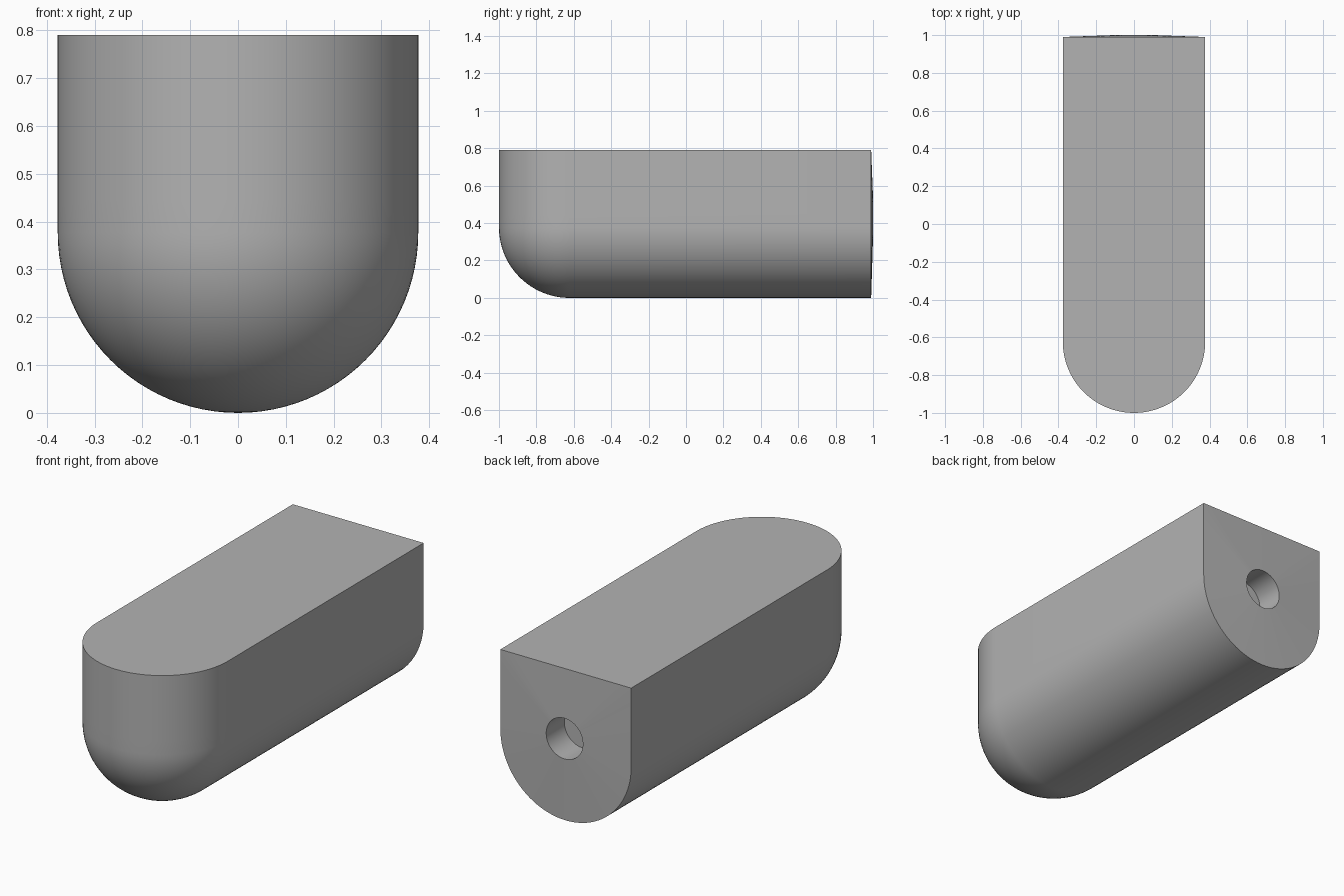
import bpy, bmesh, math
from mathutils import Vector

cube = bpy.data.objects.get("Cube")
if cube:
    bpy.data.objects.remove(cube, do_unlink=True)

R, TOP = 0.377, 0.79           # half width, height
NOSE_Y, BACK_Y = -0.623, 0.99  # centre of the round nose, rim of the back face
HOLE_Z, HOLE_R, HOLE_DEPTH, RIM_Y = 0.43, 0.106, 0.15, 1.0
ARC, WALL = 24, 6

grey = bpy.data.materials.new("plain grey")
grey.use_nodes = True
colour = (0.45, 0.45, 0.45, 1)
grey.diffuse_color = colour
grey.node_tree.nodes["Principled BSDF"].inputs["Base Color"].default_value = colour

bm = bmesh.new()

# Profile: quarter round at the bottom, then a straight wall
angles = [math.pi / 2 * i / ARC for i in range(ARC + 1)]
points = [(R * math.sin(a), R - R * math.cos(a)) for a in angles]
points += [(R, R + (TOP - R) * i / WALL) for i in range(1, WALL + 1)]
verts = [bm.verts.new((x, NOSE_Y, z)) for x, z in points]
edges = [bm.edges.new(pair) for pair in zip(verts, verts[1:])]

# Round nose: half a turn of the profile
bmesh.ops.spin(bm, geom=verts + edges, cent=(0, NOSE_Y, 0), axis=(0, 0, 1),
               angle=-math.pi, steps=2 * ARC)
bmesh.ops.remove_doubles(bm, verts=bm.verts[:], dist=1e-5)

# Long body: draw the open U edge back
u_edges = [e for e in bm.edges if e.is_boundary
           and all(abs(v.co.y - NOSE_Y) < 1e-4 for v in e.verts)]
drawn = bmesh.ops.extrude_edge_only(bm, edges=u_edges)["geom"]
back_verts = [g for g in drawn if isinstance(g, bmesh.types.BMVert)]
for v in back_verts:
    v.co.y = BACK_Y

# Flat top, with a divided back edge
corners = [v for v in back_verts if v.co.z > TOP - 1e-4]
top_edge = bm.edges.new(corners)
bmesh.ops.subdivide_edges(bm, edges=[top_edge], cuts=11)
top_edges = [e for e in bm.edges if len(e.link_faces) < 2
             and all(v.co.z > TOP - 1e-4 for v in e.verts)]
bmesh.ops.contextual_create(bm, geom=top_edges)

# Shallow raised back face, hole wall and hole floor
outline = [e for e in bm.edges if e.is_boundary]
centre = Vector((0, 0, HOLE_Z))
rim, floor = {}, {}
for v in {v for e in outline for v in e.verts}:
    ray = Vector((v.co.x, 0, v.co.z)) - centre
    spot = centre + ray.normalized() * HOLE_R
    rim[v] = bm.verts.new((spot.x, RIM_Y, spot.z))
    floor[v] = bm.verts.new((spot.x, RIM_Y - HOLE_DEPTH, spot.z))
for e in outline:
    a, b = e.verts
    bm.faces.new((a, b, rim[b], rim[a]))
    bm.faces.new((rim[a], rim[b], floor[b], floor[a]))
ring = sorted(floor.values(), key=lambda v: math.atan2(v.co.z - HOLE_Z, v.co.x))
bm.faces.new(ring)
bmesh.ops.recalc_face_normals(bm, faces=bm.faces[:])

mesh = bpy.data.meshes.new("rounded_block")
bm.to_mesh(mesh)
bm.free()
mesh.materials.append(grey)
block = bpy.data.objects.new("rounded_block", mesh)
bpy.context.collection.objects.link(block)

bpy.ops.object.select_all(action='DESELECT')
block.select_set(True)
bpy.context.view_layer.objects.active = block
bpy.ops.object.shade_smooth_by_angle(angle=math.radians(30))
